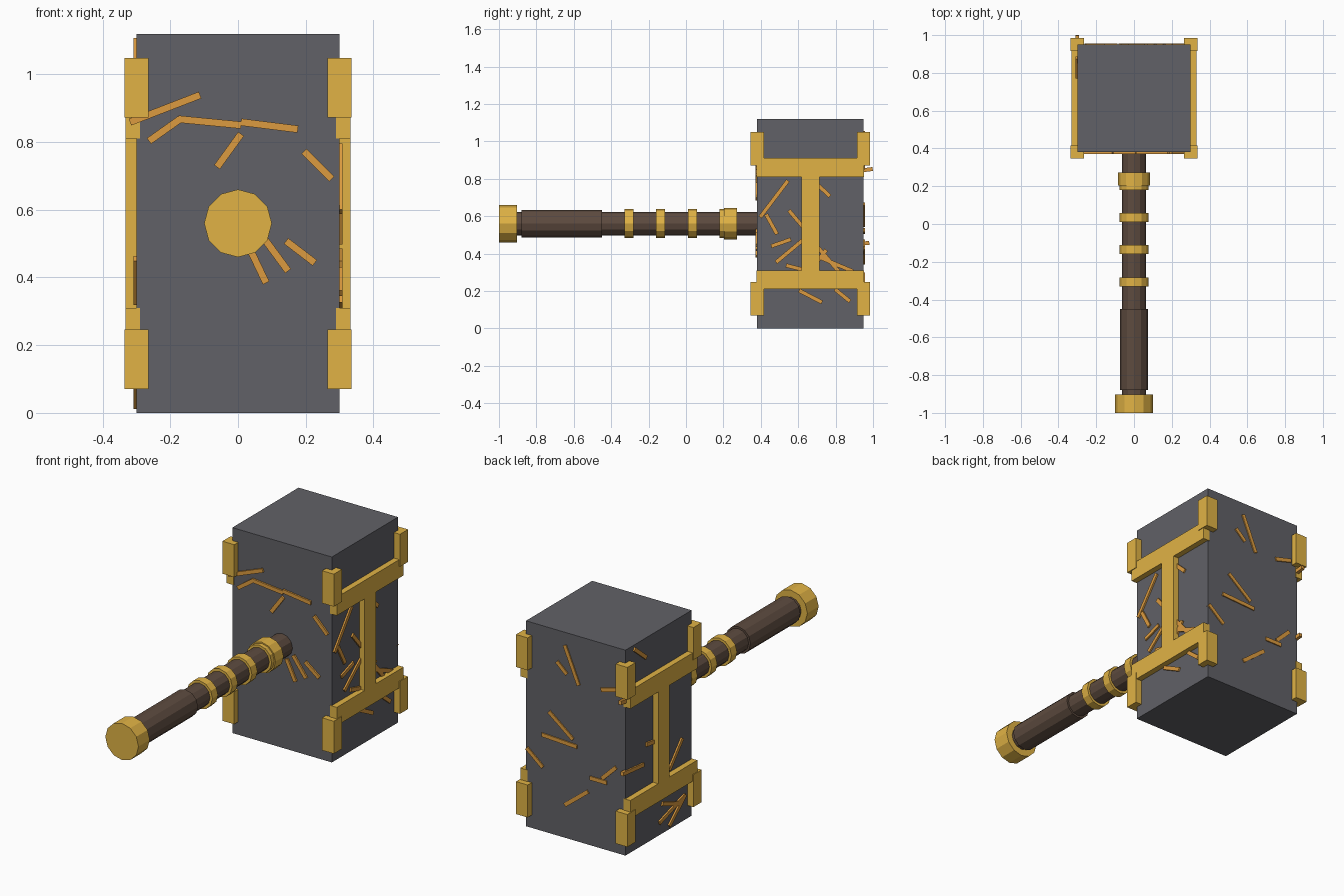
import bpy, bmesh, math
from mathutils import Matrix, Vector


def material(name, rgb):
    m = bpy.data.materials.new(name)
    m.diffuse_color = (*rgb, 1)
    return m


STONE = material("dark_stone", (0.12, 0.12, 0.135))
GOLD = material("gold", (0.75, 0.45, 0.06))
BROWN = material("brown_leather", (0.11, 0.07, 0.05))
ORANGE = material("orange", (0.72, 0.33, 0.05))


def finish(name, bm, mat):
    me = bpy.data.meshes.new(name)
    bm.to_mesh(me)
    bm.free()
    me.materials.append(mat)
    ob = bpy.data.objects.new(name, me)
    bpy.context.collection.objects.link(ob)
    return ob


def add_box(bm, x, y, z):
    size = [b - a for a, b in (x, y, z)]
    mid = [(a + b) / 2 for a, b in (x, y, z)]
    bmesh.ops.create_cube(bm, size=1, matrix=Matrix.Translation(mid) @ Matrix.Diagonal((*size, 1)))


def rod(name, y0, y1, r, mat):
    bm = bmesh.new()
    m = Matrix.Translation((0, (y0 + y1) / 2, 0.56)) @ Matrix.Rotation(math.pi / 2, 4, 'X')
    bmesh.ops.create_cone(bm, cap_ends=True, segments=12, radius1=r, radius2=r,
                          depth=y1 - y0, matrix=m)
    return finish(name, bm, mat)


def cracks(name, origin, axis, normal, lines):
    """Thin bars on a face; each line is (a0, z0, a1, z1), a measured along axis."""
    bm = bmesh.new()
    n, axis, origin = Vector(normal), Vector(axis), Vector(origin)
    for a0, z0, a1, z1 in lines:
        p = origin + axis * a0 + Vector((0, 0, z0))
        q = origin + axis * a1 + Vector((0, 0, z1))
        d = (q - p).normalized()
        rot = Matrix((d, n.cross(d), n)).transposed().to_4x4()
        bmesh.ops.create_cube(bm, size=1, matrix=Matrix.Translation((p + q) / 2) @ rot
                              @ Matrix.Diagonal(((q - p).length, 0.021, 0.018, 1)))
    finish(name, bm, ORANGE)


# Hammer head block
bm = bmesh.new()
add_box(bm, (-0.3, 0.3), (0.38, 0.95), (0, 1.12))
finish("head", bm, STONE)

# Gold frames on both sides and corner brackets
for side, label in ((-1, "left"), (1, "right")):
    bm = bmesh.new()
    xs = sorted((side * 0.29, side * 0.332))
    for z in (0.21, 0.81):
        add_box(bm, xs, (0.377, 0.953), (z, z + 0.1))
    add_box(bm, xs, (0.617, 0.713), (0.3, 0.82))
    finish(label + "_frame", bm, GOLD)
    bm = bmesh.new()
    xs = sorted((side * 0.265, side * 0.336))
    for y in (0.346, 0.915):
        for z in (0.07, 0.872):
            add_box(bm, xs, (y, y + 0.07), (z, z + 0.177))
    finish(label + "_corner_brackets", bm, GOLD)

# Handle, grip, pommel and rings
rod("handle", -0.95, 0.39, 0.063, BROWN)
rod("grip", -0.88, -0.45, 0.074, BROWN)
rod("pommel", -1.0, -0.903, 0.1, GOLD)
for i in range(4):
    y = -0.33 + 0.17 * i
    rod(f"ring_{i + 1}", y, y + 0.048, 0.077, GOLD)
rod("collar", 0.203, 0.273, 0.084, GOLD)

# Cracks on the four upright faces
cracks("front_cracks", (0, 0.38, 0), (1, 0, 0), (0, -1, 0), [
    (-0.319, 0.859, -0.112, 0.939), (-0.263, 0.803, -0.171, 0.868),
    (-0.177, 0.868, 0.009, 0.85), (0.009, 0.859, 0.177, 0.838),
    (0.009, 0.824, -0.062, 0.726), (0.195, 0.773, 0.277, 0.691),
    (0.07, 0.525, 0.148, 0.419), (0.03, 0.495, 0.083, 0.384),
    (0.142, 0.508, 0.227, 0.443)])
cracks("right_cracks", (0.3, 0, 0), (0, 1, 0), (1, 0, 0), [
    (0.545, 0.79, 0.396, 0.594), (0.68, 0.79, 0.77, 0.706),
    (0.428, 0.61, 0.487, 0.503), (0.55, 0.631, 0.64, 0.525),
    (0.455, 0.439, 0.561, 0.476), (0.481, 0.353, 0.64, 0.485),
    (0.535, 0.337, 0.64, 0.31), (0.7, 0.44, 0.82, 0.3),
    (0.69, 0.39, 0.893, 0.305), (0.68, 0.33, 0.75, 0.42),
    (0.604, 0.203, 0.727, 0.139), (0.797, 0.209, 0.877, 0.144)])
cracks("left_cracks", (-0.3, 0, 0), (0, 1, 0), (-1, 0, 0), [
    (0.88, 1.1, 0.777, 1.015), (0.9, 0.84, 0.998, 0.852),
    (0.98, 0.457, 0.8, 0.44), (0.777, 0.54, 0.7, 0.53),
    (0.466, 0.456, 0.58, 0.325), (0.665, 0.07, 0.45, 0.137),
    (0.579, 0.02, 0.44, 0.14), (0.64, 0.165, 0.49, 0.11)])
cracks("back_cracks", (0, 0.947, 0), (1, 0, 0), (0, 1, 0), [
    (0.064, 1.05, -0.02, 0.854), (0.112, 0.95, 0.052, 0.895),
    (-0.155, 0.867, -0.258, 0.895), (0.16, 0.664, 0.015, 0.55),
    (0.203, 0.527, -0.01, 0.516), (0.294, 0.43, 0.197, 0.35),
    (-0.16, 0.384, -0.245, 0.467), (-0.088, 0.368, -0.19, 0.368),
    (0.064, 0.18, -0.076, 0.29)])
